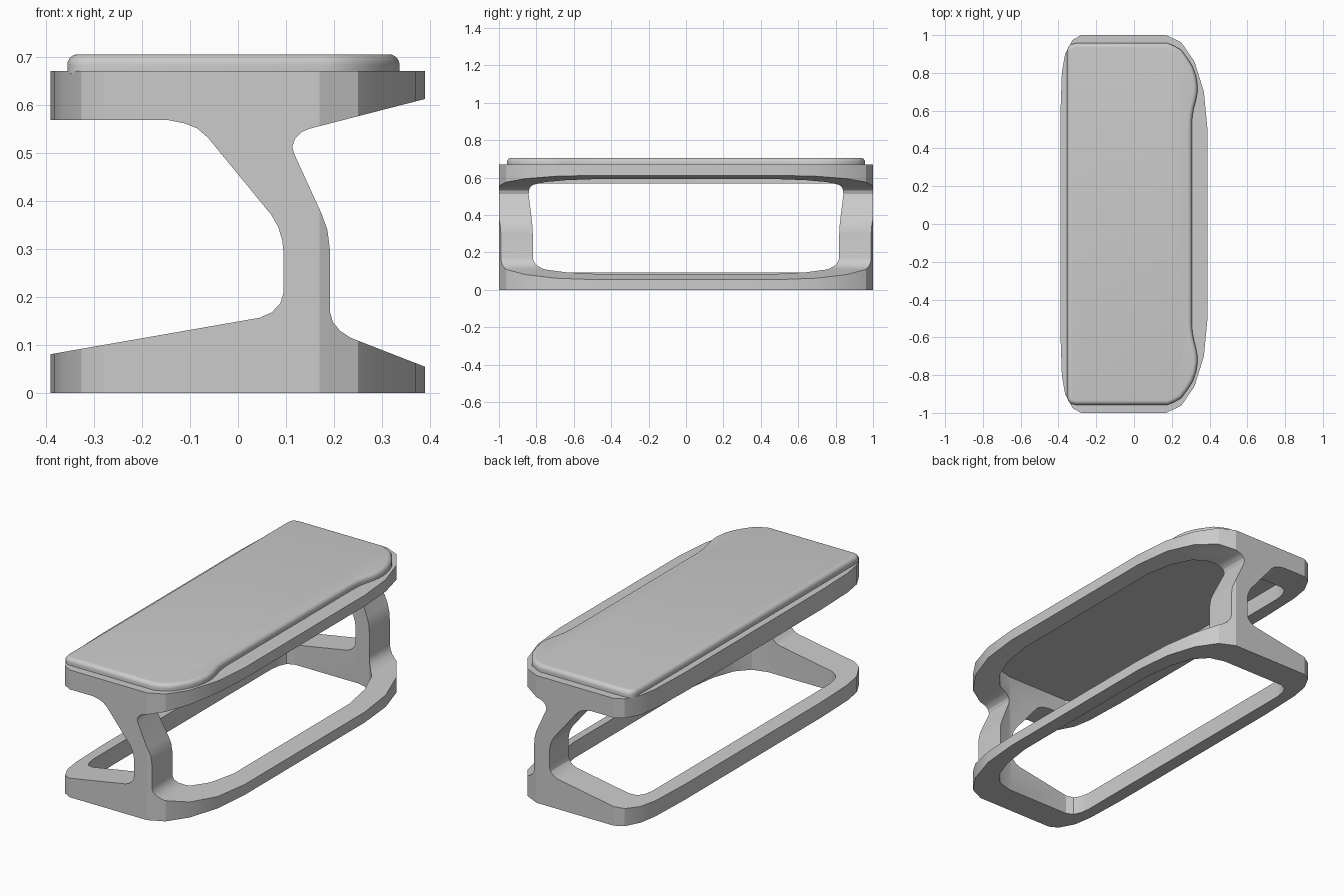
import bpy, bmesh
from math import radians

if "Cube" in bpy.data.objects:
    bpy.data.objects.remove(bpy.data.objects["Cube"])


def prism(name, pts, lo, hi, upright=False):
    """Extrude a closed 2D outline along z, or along y when upright."""
    bm = bmesh.new()
    place = (lambda p: (p[0], lo, p[1])) if upright else (lambda p: (p[0], p[1], lo))
    face = bm.faces.new([bm.verts.new(place(p)) for p in pts])
    res = bmesh.ops.extrude_face_region(bm, geom=[face])
    verts = [v for v in res["geom"] if isinstance(v, bmesh.types.BMVert)]
    d = hi - lo
    bmesh.ops.translate(bm, verts=verts, vec=(0, d, 0) if upright else (0, 0, d))
    bmesh.ops.recalc_face_normals(bm, faces=bm.faces)
    me = bpy.data.meshes.new(name)
    bm.to_mesh(me)
    bm.free()
    ob = bpy.data.objects.new(name, me)
    bpy.context.collection.objects.link(ob)
    return ob


def mirrored(half):
    """Complete an outline given for y > 0 by mirroring it across y = 0."""
    return half + [(x, -y) for x, y in reversed(half)]


def activate(ob):
    bpy.ops.object.select_all(action='DESELECT')
    ob.select_set(True)
    bpy.context.view_layer.objects.active = ob


def boolean(ob, cutter, op):
    activate(ob)
    m = ob.modifiers.new("cut", 'BOOLEAN')
    m.operation, m.object, m.solver = op, cutter, 'EXACT'
    bpy.ops.object.modifier_apply(modifier=m.name)
    bpy.data.objects.remove(cutter)


# Frame: side profile trimmed to the plan outline, then hollowed from below
profile = [(-.42, 0), (.42, 0), (.42, .043), (.235, .115), (.212, .13), (.197, .149), (.191, .17),
           (.191, .30), (.186, .34), (.174, .373), (.116, .5), (.113, .513), (.119, .53),
           (.132, .543), (.148, .55), (.42, .62), (.42, .67), (-.42, .67), (-.42, .568),
           (-.145, .568), (-.11, .561), (-.085, .551), (-.062, .531), (.07, .37), (.084, .345),
           (.092, .318), (.095, .29), (.095, .21), (.088, .187), (.07, .168), (.045, .157),
           (-.42, .076)]
outer = [(-.39, .57), (-.382, .8), (-.365, .9), (-.325, .975), (-.28, 1), (.17, 1),
         (.25, .962), (.32, .86), (.37, .7), (.389, .5)]
inner = [(-.32, .74), (-.312, .79), (-.295, .825), (-.26, .842), (.11, .842), (.19, .82),
         (.25, .755), (.29, .64), (.312, .48)]
frame = prism("frame", profile, -1.1, 1.1, upright=True)
boolean(frame, prism("outline", mirrored(outer), -.1, 1), 'INTERSECT')
boolean(frame, prism("hollow", mirrored(inner), -.1, .655), 'DIFFERENCE')
bpy.ops.object.shade_smooth_by_angle(angle=radians(25))

# Cushion: softly rounded pad with a shallow waist along the right edge
pad = [(-.355, .91), (-.349, .936), (-.335, .951), (-.31, .957), (.18, .957), (.215, .942),
       (.25, .922), (.285, .875), (.31, .835), (.328, .785), (.336, .735), (.335, .695),
       (.328, .655), (.316, .61), (.309, .57), (.306, .52)]
cushion = prism("cushion", mirrored(pad), .665, .705)
bm = bmesh.new()
bm.from_mesh(cushion.data)
rim = [e for e in bm.edges if all(v.co.z > .7 for v in e.verts)]
bmesh.ops.bevel(bm, geom=rim, offset=.022, segments=5, profile=.5, affect='EDGES')
bm.to_mesh(cushion.data)
bm.free()
activate(cushion)
bpy.ops.object.shade_smooth_by_angle(angle=radians(35))
